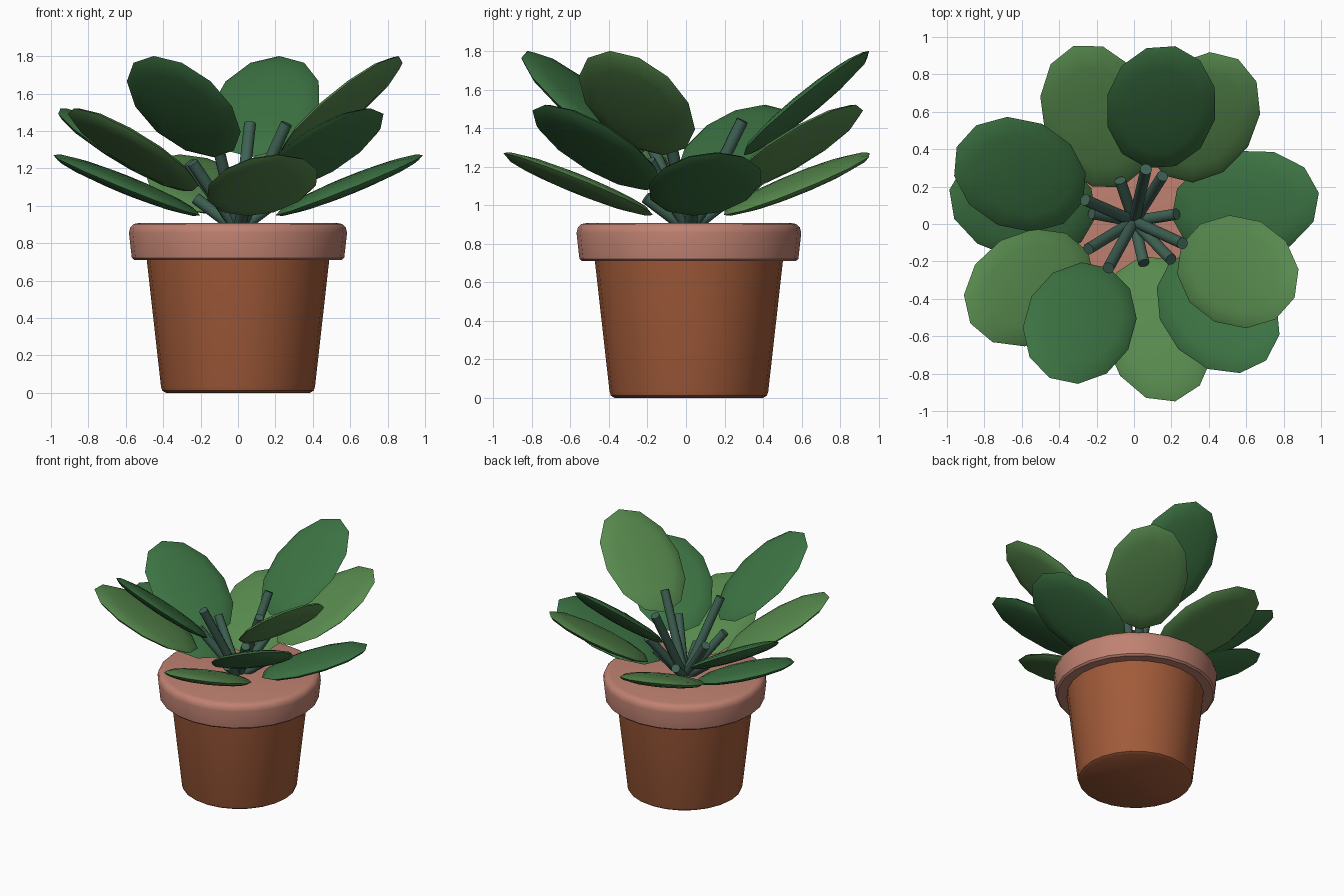
import bpy, bmesh, math
from mathutils import Matrix, Vector

if "Cube" in bpy.data.objects:
    bpy.data.objects.remove(bpy.data.objects["Cube"])


def material(name, rgb):
    m = bpy.data.materials.new(name)
    m.diffuse_color = (*rgb, 1)
    m.use_nodes = True
    m.node_tree.nodes["Principled BSDF"].inputs["Base Color"].default_value = m.diffuse_color
    return m


TERRACOTTA = material("terracotta", (0.36, 0.105, 0.042))
PINK_CLAY = material("pink clay", (0.52, 0.22, 0.165))
DEEP_GREEN = material("deep green", (0.045, 0.17, 0.055))
LIGHT_GREEN = material("light green", (0.095, 0.25, 0.075))
STEM_GREEN = material("stem green", (0.05, 0.12, 0.088))
CENTRE_Y = 0.015


def finish(name, bm, mat, angle=40):
    bmesh.ops.recalc_face_normals(bm, faces=bm.faces)
    mesh = bpy.data.meshes.new(name)
    bm.to_mesh(mesh)
    bm.free()
    mesh.materials.append(mat)
    ob = bpy.data.objects.new(name, mesh)
    bpy.context.collection.objects.link(ob)
    bpy.ops.object.select_all(action="DESELECT")
    ob.select_set(True)
    bpy.context.view_layer.objects.active = ob
    bpy.ops.object.shade_smooth_by_angle(angle=math.radians(angle))
    return ob


def turned(name, profile, mat, sides=24):
    """Solid of revolution from (radius, height) points, capped at both ends."""
    bm = bmesh.new()
    rings = []
    for r, z in profile:
        rings.append([bm.verts.new((r * math.cos(2 * math.pi * i / sides),
                                    CENTRE_Y + r * math.sin(2 * math.pi * i / sides), z))
                      for i in range(sides)])
    for a, b in zip(rings, rings[1:]):
        for i in range(sides):
            j = (i + 1) % sides
            bm.faces.new((a[i], a[j], b[j], b[i]))
    bm.faces.new(rings[0][::-1])
    bm.faces.new(rings[-1])
    return finish(name, bm, mat)


def leaf(name, x, y, z, pitch, mat):
    """Flattened ellipsoid pointing outwards and tilted up."""
    bm = bmesh.new()
    bmesh.ops.create_uvsphere(bm, u_segments=12, v_segments=8, radius=1)
    turn = (Matrix.Translation((x, y, z))
            @ Matrix.Rotation(math.atan2(y, x), 4, "Z")
            @ Matrix.Rotation(-math.radians(pitch), 4, "Y")
            @ Matrix.Diagonal((0.43, 0.295, 0.045, 1)))
    bmesh.ops.transform(bm, matrix=turn, verts=bm.verts)
    finish(name, bm, mat, 80)


def stem(name, azimuth, reach, top):
    """Straight round stalk from the pot centre."""
    start = Vector((0, CENTRE_Y, 0.87))
    end = Vector((reach * math.cos(azimuth), CENTRE_Y + reach * math.sin(azimuth), top))
    d = end - start
    bm = bmesh.new()
    bmesh.ops.create_cone(bm, cap_ends=True, segments=10, radius1=0.032, radius2=0.032,
                          depth=d.length)
    turn = Matrix.Translation((start + end) / 2) @ d.to_track_quat("Z", "Y").to_matrix().to_4x4()
    bmesh.ops.transform(bm, matrix=turn, verts=bm.verts)
    finish(name, bm, STEM_GREEN)


# Pot body and thick rim with a flat filled top
turned("pot", [(0.385, 0), (0.405, 0.012), (0.412, 0.035), (0.49, 0.73)], TERRACOTTA)
turned("rim", [(0.555, 0.71), (0.568, 0.722), (0.583, 0.855), (0.576, 0.885),
               (0.558, 0.902), (0.53, 0.908)], PINK_CLAY)

# Three tiers: leaf height, pitch, stem reach, stem top, then leaf centres and colours
D, L = DEEP_GREEN, LIGHT_GREEN
TIERS = {
    "low": (1.11, 22, 0.23, 1.04,
            [(0.595, 0.10, D), (-0.195, 0.575, L), (-0.595, 0.11, D), (0.13, -0.56, L)]),
    "middle": (1.30, 31, 0.285, 1.23,
               [(0.36, 0.57, L), (-0.61, 0.265, D), (-0.56, -0.34, L), (0.45, -0.465, D)]),
    "high": (1.53, 39, 0.285, 1.44,
             [(0.145, 0.625, D), (-0.29, -0.53, D), (0.555, -0.255, L)]),
}
for tier, (z, pitch, reach, top, spots) in TIERS.items():
    for n, (x, y, mat) in enumerate(spots, 1):
        leaf(f"{tier}_leaf_{n}", x, y, z, pitch, mat)
        stem(f"{tier}_stem_{n}", math.atan2(y, x), reach, top)
